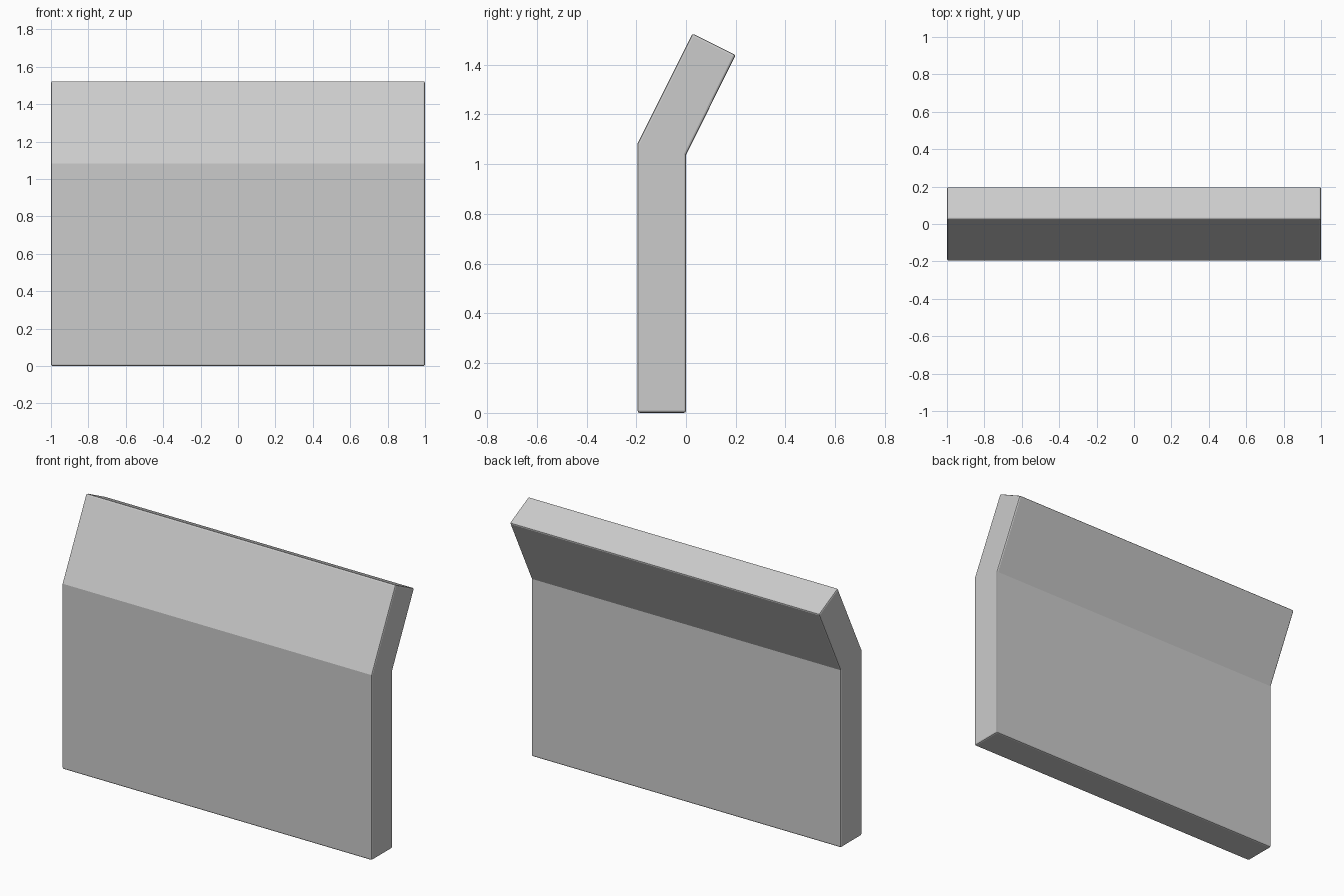
import bpy, bmesh

if "Cube" in bpy.data.objects:
    bpy.data.objects.remove(bpy.data.objects["Cube"])

# Side profile (y, z): upright slab with a top section leaning back
profile = [(-0.195, 0.0), (0.0, 0.0), (0.0, 1.037),
           (0.2, 1.439), (0.026, 1.526), (-0.195, 1.083)]

# Extrude the profile across x
bm = bmesh.new()
face = bm.faces.new([bm.verts.new((-1.0, y, z)) for y, z in profile])
ext = bmesh.ops.extrude_face_region(bm, geom=[face])
verts = [v for v in ext["geom"] if isinstance(v, bmesh.types.BMVert)]
bmesh.ops.translate(bm, verts=verts, vec=(2.0, 0, 0))
bmesh.ops.recalc_face_normals(bm, faces=bm.faces)

mesh = bpy.data.meshes.new("bent_panel")
bm.to_mesh(mesh)
bm.free()
panel = bpy.data.objects.new("bent_panel", mesh)
bpy.context.collection.objects.link(panel)

# Fine rounded edges; the shallow bend lines stay crisp
bevel = panel.modifiers.new("edge_bevel", 'BEVEL')
bevel.width = 0.009
bevel.segments = 2
bevel.limit_method = 'ANGLE'
bevel.angle_limit = 0.7
